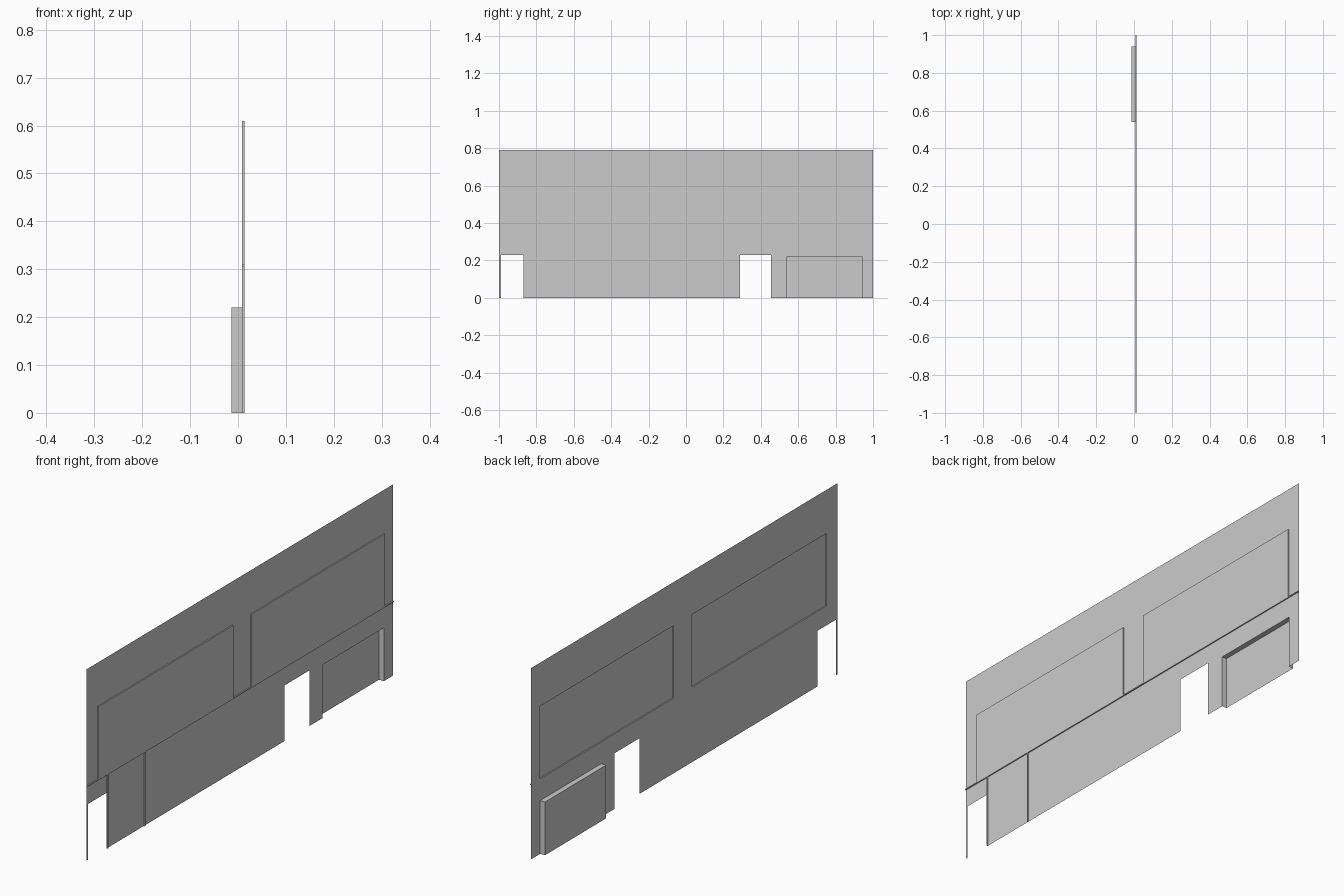
import bpy
import bmesh

cube = bpy.data.objects.get("Cube")
if cube:
    bpy.data.objects.remove(cube, do_unlink=True)

grey = bpy.data.materials.new("plain_grey")
grey.use_nodes = True
colour = (0.6, 0.6, 0.6, 1)
grey.diffuse_color = colour
grey.node_tree.nodes["Principled BSDF"].inputs["Base Color"].default_value = colour

WALL, FRONT, BACK = 0.0085, 0.0135, -0.0135   # x of each layer
HEIGHT, RAIL_Z = 0.79, 0.31

# Rectangles as (y0, y1, z0, z1)
windows = [(-0.93, -0.05, RAIL_Z, 0.61), (0.07, 0.94, RAIL_Z, 0.61)]
doorways = [(-0.99, -0.87, 0, 0.23), (0.29, 0.455, 0, 0.23)]
recess = (0.54, 0.94, 0, 0.22)


def finish(name, bm):
    bmesh.ops.remove_doubles(bm, verts=bm.verts, dist=0.0001)
    mesh = bpy.data.meshes.new(name)
    bm.to_mesh(mesh)
    bm.free()
    mesh.materials.append(grey)
    obj = bpy.data.objects.new(name, mesh)
    bpy.context.collection.objects.link(obj)
    return obj


def quad(bm, *points):
    return bm.faces.new([bm.verts.new(p) for p in points])


def panel(bm, x, y0, y1, z0, z1):
    quad(bm, (x, y0, z0), (x, y1, z0), (x, y1, z1), (x, y0, z1))


def pocket(name, rect, depth_x, floor=True):
    """Pressed panel joined to the wall by its rim."""
    y0, y1, z0, z1 = rect
    bm = bmesh.new()
    panel(bm, depth_x, *rect)
    corners = [(y0, z0), (y0, z1), (y1, z1), (y1, z0)]
    for i in range(4 if floor else 3):
        (ya, za), (yb, zb) = corners[i], corners[(i + 1) % 4]
        quad(bm, (WALL, ya, za), (WALL, yb, zb), (depth_x, yb, zb), (depth_x, ya, za))
    return finish(name, bm)


def strip(name, y0, y1, z0, z1):
    """Thin raised trim on the outer side of the wall."""
    bm = bmesh.new()
    bmesh.ops.create_cube(bm, size=1)
    for v in bm.verts:
        v.co = (FRONT if v.co.x > 0 else WALL,
                y1 if v.co.y > 0 else y0,
                z1 if v.co.z > 0 else z0)
    return finish(name, bm)


# Wall sheet with all openings left out
openings = windows + doorways + [recess]
ys = sorted({-1, 1, *(y for r in openings for y in r[:2])})
zs = sorted({0, HEIGHT, *(z for r in openings for z in r[2:])})
bm = bmesh.new()
for y0, y1 in zip(ys, ys[1:]):
    for z0, z1 in zip(zs, zs[1:]):
        y, z = (y0 + y1) / 2, (z0 + z1) / 2
        if not any(a < y < b and c < z < d for a, b, c, d in openings):
            panel(bm, WALL, y0, y1, z0, z1)
bmesh.ops.remove_doubles(bm, verts=bm.verts, dist=0.0001)
bmesh.ops.dissolve_limit(bm, angle_limit=0.01, verts=bm.verts, edges=bm.edges)
finish("wall", bm)

# Raised window panels and the alcove pushed out at the back
for side, rect in zip(("front", "rear"), windows):
    pocket(side + "_window_panel", rect, FRONT)
pocket("alcove", recess, BACK, floor=False)

# Trim rail and upright seams
strip("trim_rail", -1, 1, RAIL_Z - 0.004, RAIL_Z)
for name, y in (("doorway_seam", -0.868), ("panel_seam", -0.625)):
    strip(name, y - 0.002, y + 0.002, 0, RAIL_Z - 0.004)
